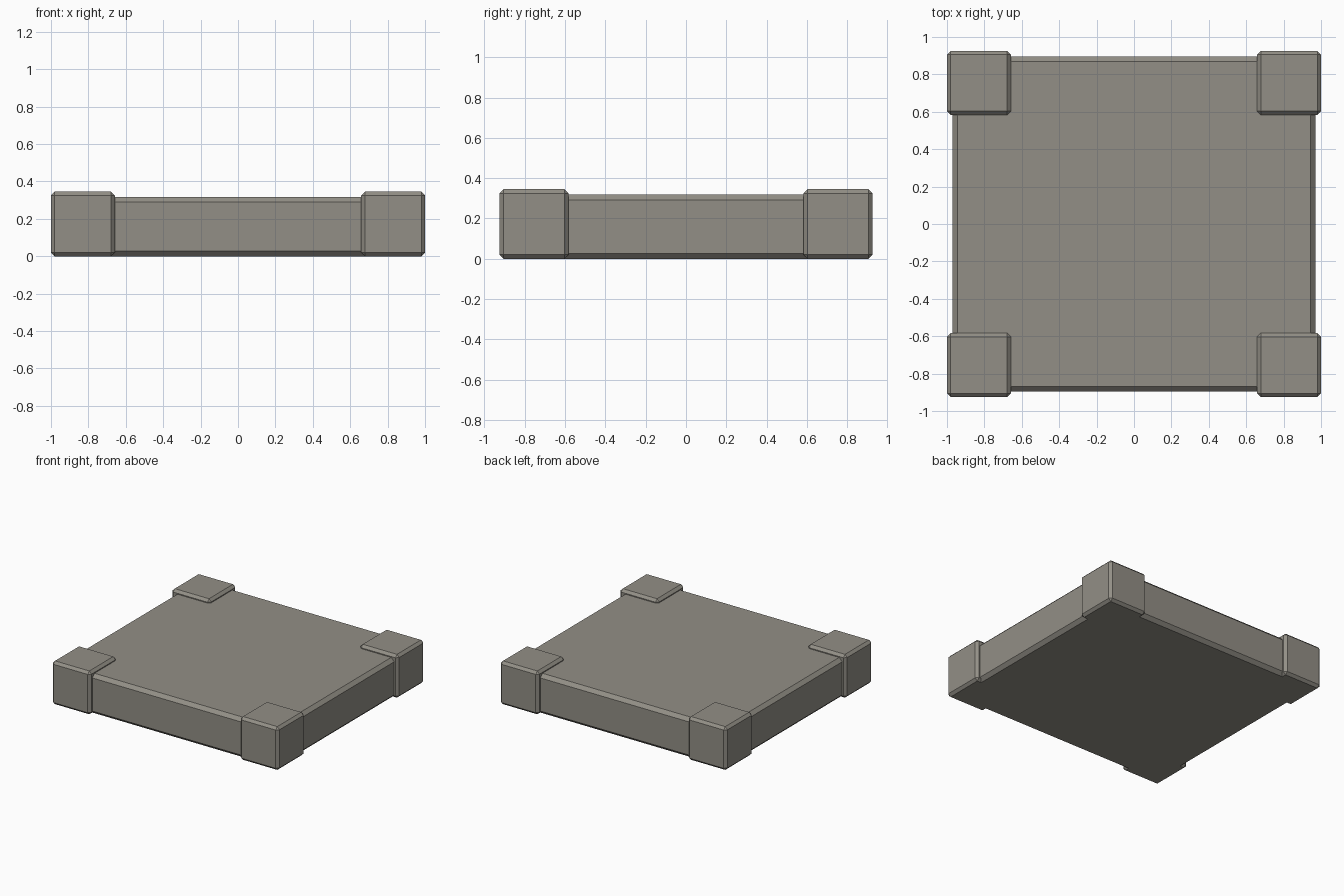
import bpy
import bmesh
from mathutils import Matrix, Vector

cube = bpy.data.objects.get("Cube")
if cube:
    bpy.data.objects.remove(cube, do_unlink=True)

# Single stone colour
STONE = (0.29, 0.275, 0.24, 1.0)
stone = bpy.data.materials.new("grey_stone")
stone.use_nodes = True
stone.diffuse_color = STONE
bsdf = next(n for n in stone.node_tree.nodes if n.type == "BSDF_PRINCIPLED")
bsdf.inputs["Base Color"].default_value = STONE
bsdf.inputs["Roughness"].default_value = 0.9


def chamfered_block(name, size, location, chamfer):
    """Flat-shaded box with one-segment chamfers on every edge."""
    bm = bmesh.new()
    bmesh.ops.create_cube(bm, size=1, matrix=Matrix.Diagonal(Vector(size)).to_4x4())
    mesh = bpy.data.meshes.new(name)
    bm.to_mesh(mesh)
    bm.free()
    mesh.materials.append(stone)
    obj = bpy.data.objects.new(name, mesh)
    obj.location = location
    bpy.context.collection.objects.link(obj)
    bevel = obj.modifiers.new("chamfer", "BEVEL")
    bevel.width = chamfer
    bevel.segments = 1
    return obj


# Main slab
SLAB_HEIGHT = 0.318
chamfered_block("slab", (1.94, 1.79, SLAB_HEIGHT), (0, 0, SLAB_HEIGHT / 2), 0.027)

# Corner blocks, standing slightly proud of the slab
BLOCK_HEIGHT = 0.345
BLOCK_WIDTH = 0.342
for x_name, x_sign in (("right", -1), ("left", 1)):
    for y_name, y_sign in (("front", -1), ("back", 1)):
        chamfered_block(
            f"corner_block_{y_name}_{x_name}",
            (BLOCK_WIDTH, BLOCK_WIDTH, BLOCK_HEIGHT),
            (x_sign * (1 - BLOCK_WIDTH / 2),
             y_sign * (0.925 - BLOCK_WIDTH / 2),
             BLOCK_HEIGHT / 2),
            0.02,
        )
